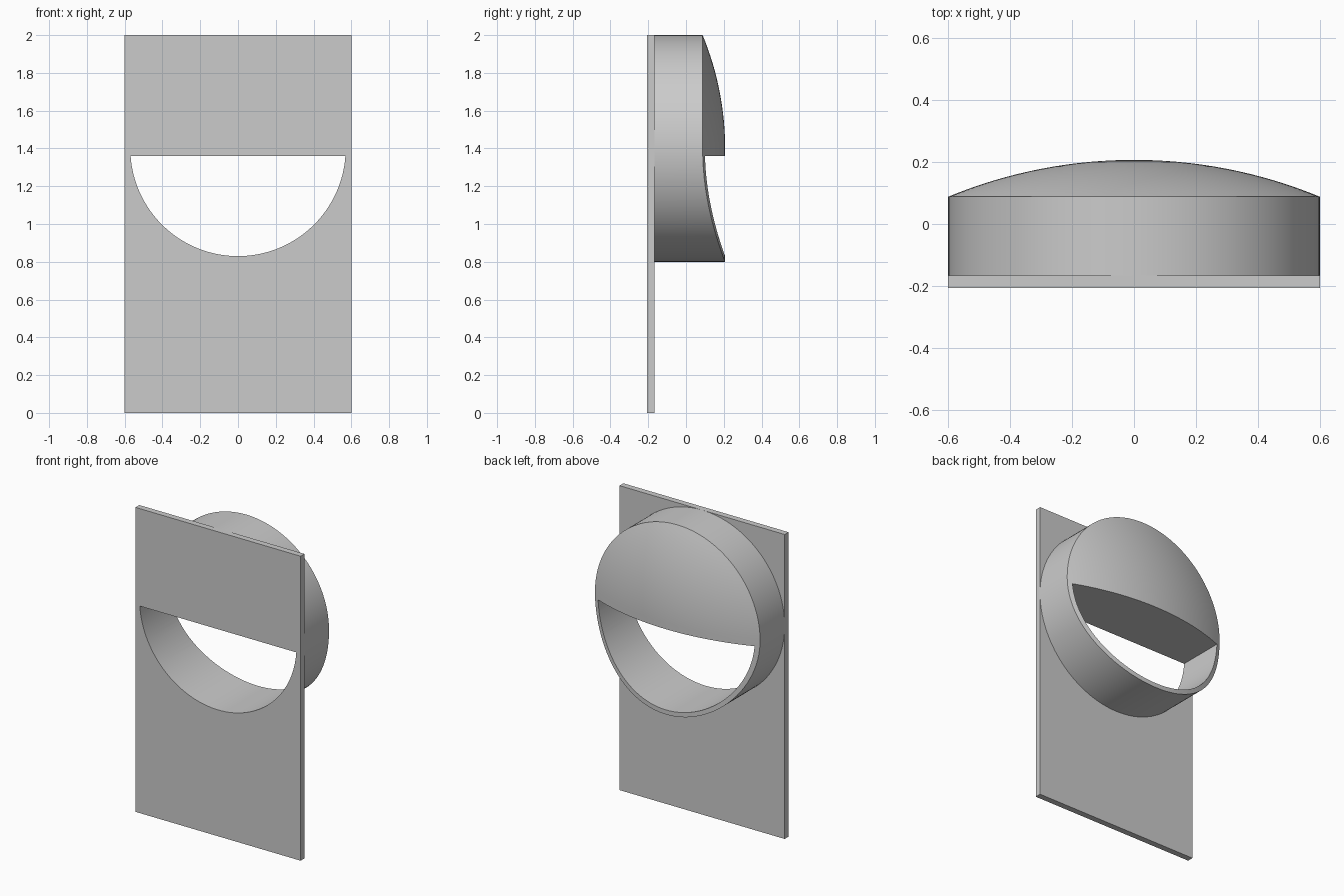
import bpy, bmesh, math

cube = bpy.data.objects.get("Cube")
if cube:
    bpy.data.objects.remove(cube, do_unlink=True)

FRONT, SEAT, RIM, APEX = -0.207, -0.167, 0.088, 0.207
MID_Z, CUT_Z, R_OUT, R_IN = 1.4, 1.36, 0.6, 0.57
SEGS, RINGS = 128, 16
RISE = APEX - RIM
CURVE = (R_OUT ** 2 + RISE ** 2) / (2 * RISE)   # radius of the domed back

grey = bpy.data.materials.new("plain grey")
grey.use_nodes = True
grey.diffuse_color = (0.6, 0.6, 0.6, 1)
grey.node_tree.nodes["Principled BSDF"].inputs["Base Color"].default_value = (0.6, 0.6, 0.6, 1)


def make_object(name, bm):
    bmesh.ops.recalc_face_normals(bm, faces=bm.faces[:])
    mesh = bpy.data.meshes.new(name)
    bm.to_mesh(mesh)
    bm.free()
    mesh.materials.append(grey)
    obj = bpy.data.objects.new(name, mesh)
    bpy.context.collection.objects.link(obj)
    return obj


def extrude_outline(name, outline, y0, y1):
    bm = bmesh.new()
    face = bm.faces.new([bm.verts.new((x, y0, z)) for x, z in outline])
    ext = bmesh.ops.extrude_face_region(bm, geom=[face])["geom"]
    bmesh.ops.translate(bm, vec=(0, y1 - y0, 0),
                        verts=[v for v in ext if isinstance(v, bmesh.types.BMVert)])
    return make_object(name, bm)


def back_y(x, z):
    # Spherical above the middle, arched only sideways below it
    d2 = x * x + max(z - MID_Z, 0) ** 2
    return APEX - CURVE + math.sqrt(CURVE ** 2 - d2)


def domed_drum(name):
    bm = bmesh.new()
    centre = bm.verts.new((0, APEX, MID_Z))
    rings = []
    for i in range(1, RINGS + 1):
        r = R_OUT * i / RINGS
        ring = []
        for k in range(SEGS):
            a = math.tau * k / SEGS
            x, z = r * math.cos(a), MID_Z + r * math.sin(a)
            ring.append(bm.verts.new((x, back_y(x, z), z)))
        rings.append(ring)
    rings.append([bm.verts.new((v.co.x, SEAT, v.co.z)) for v in rings[-1]])
    for k in range(SEGS):
        n = (k + 1) % SEGS
        bm.faces.new((centre, rings[0][k], rings[0][n]))
        for inner, outer in zip(rings, rings[1:]):
            bm.faces.new((inner[k], outer[k], outer[n], inner[n]))
    bm.faces.new(rings[-1])
    return make_object(name, bm)


# Main parts
plate = extrude_outline("face_plate", [(-0.6, 0), (0.6, 0), (0.6, 2), (-0.6, 2)], FRONT, SEAT)
drum = domed_drum("domed_hood", )

# Lower half-round opening cut through both parts
tilt = math.asin((MID_Z - CUT_Z) / R_IN)
sweep = math.pi - 2 * tilt
arc = [math.pi + tilt + sweep * k / 72 for k in range(73)]
cutter = extrude_outline("opening_cutter",
                         [(R_IN * math.cos(a), MID_Z + R_IN * math.sin(a)) for a in arc],
                         -0.5, 0.5)
cutter.hide_render = True

for obj in (plate, drum):
    mod = obj.modifiers.new("opening", 'BOOLEAN')
    mod.operation = 'DIFFERENCE'
    mod.solver = 'EXACT'
    mod.object = cutter
    bpy.ops.object.select_all(action='DESELECT')
    obj.select_set(True)
    bpy.context.view_layer.objects.active = obj
    bpy.ops.object.modifier_apply(modifier=mod.name)
    bpy.ops.object.shade_smooth_by_angle(angle=math.radians(15))

bpy.data.objects.remove(cutter, do_unlink=True)
